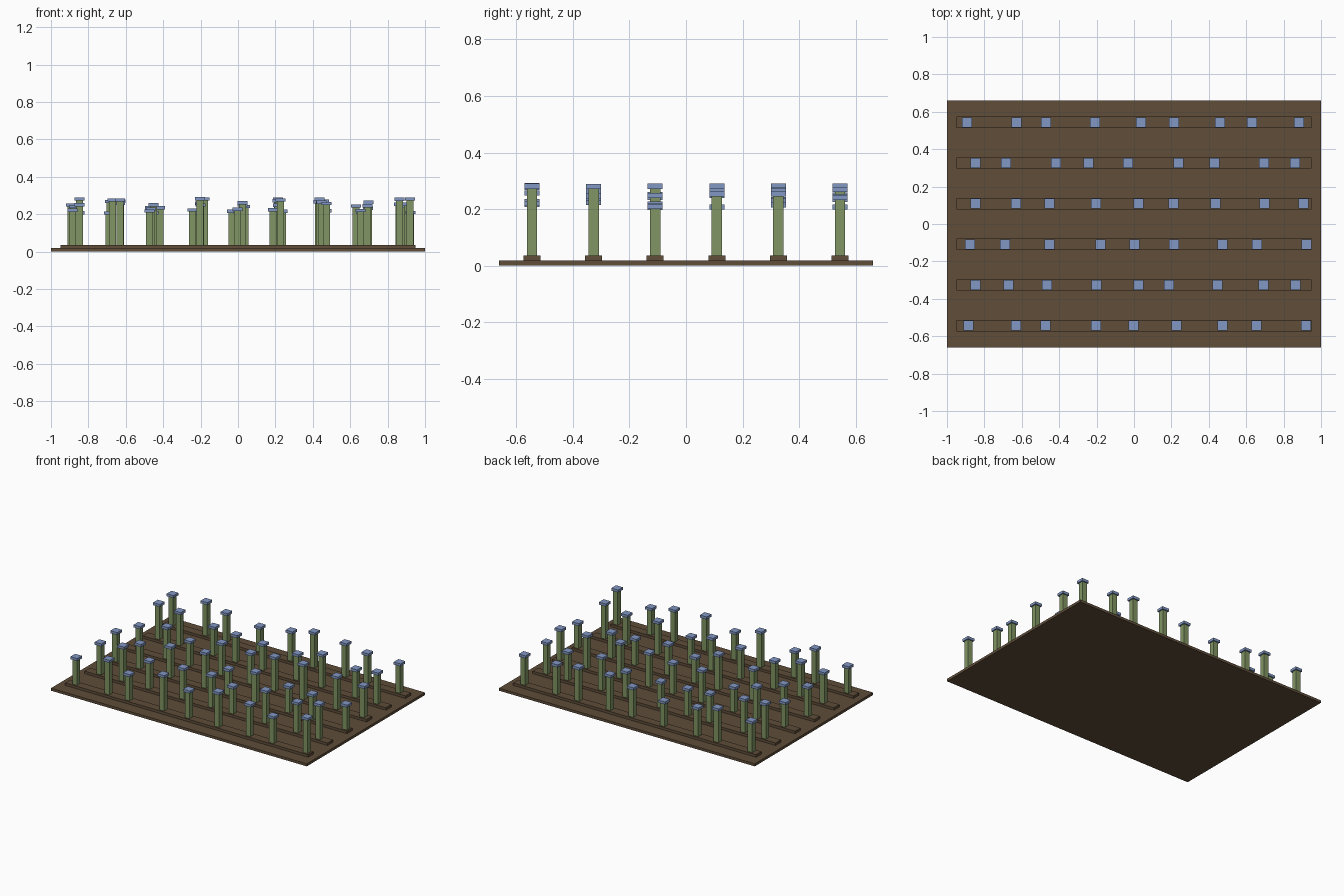
import bpy, bmesh
from mathutils import Matrix, Vector

if "Cube" in bpy.data.objects:
    bpy.data.objects.remove(bpy.data.objects["Cube"])


def material(name, color):
    m = bpy.data.materials.new(name)
    m.diffuse_color = (*color, 1)
    m.use_nodes = True
    m.node_tree.nodes["Principled BSDF"].inputs["Base Color"].default_value = m.diffuse_color
    return m


SOIL = material("soil", (0.115, 0.075, 0.042))
GREEN = material("stalk_green", (0.22, 0.30, 0.125))
BLUE = material("flower_blue", (0.22, 0.31, 0.55))


def boxes(name, mat, items):
    """One object from boxes given as (centre x, centre y, z bottom, z top, x size, y size)."""
    bm = bmesh.new()
    for x, y, z0, z1, sx, sy in items:
        bmesh.ops.create_cube(bm, size=1, matrix=Matrix.LocRotScale(
            Vector((x, y, (z0 + z1) / 2)), None, Vector((sx, sy, z1 - z0))))
    me = bpy.data.meshes.new(name)
    bm.to_mesh(me)
    bm.free()
    me.materials.append(mat)
    ob = bpy.data.objects.new(name, me)
    bpy.context.collection.objects.link(ob)


BASE_TOP, RIDGE_TOP = 0.018, 0.036
CAP, CAP_H, STALK = 0.053, 0.018, 0.036
PITCH = 0.2175

# Irregular planting, front row to back row: (x position, plant height)
ROWS = [
    [(-.885, .23), (-.631, .285), (-.473, .226), (-.203, .292), (-.003, .236),
     (.227, .285), (.473, .266), (.655, .229), (.92, .29)],
    [(-.848, .26), (-.671, .285), (-.465, .237), (-.2, .258), (.024, .27),
     (.187, .233), (.446, .272), (.693, .255), (.864, .289)],
    [(-.877, .25), (-.69, .215), (-.452, .26), (-.179, .29), (.003, .222),
     (.214, .257), (.473, .227), (.658, .22), (.922, .218)],
    [(-.848, .216), (-.631, .267), (-.452, .216), (-.203, .268), (.024, .258),
     (.211, .28), (.436, .29), (.698, .273), (.906, .262)],
    [(-.848, .29), (-.684, .277), (-.417, .243), (-.243, .231), (-.032, .224),
     (.238, .224), (.43, .275), (.695, .24), (.861, .262)],
    [(-.893, .258), (-.628, .279), (-.471, .243), (-.209, .216), (.037, .25),
     (.214, .29), (.46, .278), (.631, .253), (.882, .25)],
]

# Ground slab
boxes("field_ground", SOIL, [(0, 0, 0, BASE_TOP, 2, 1.32)])

# Raised ridge, stalks and flower heads for every row
for i, row in enumerate(ROWS):
    y = (i - 2.5) * PITCH
    n = i + 1
    boxes(f"soil_ridge_{n}", SOIL, [(0, y, BASE_TOP, RIDGE_TOP, 1.9, 0.06)])
    boxes(f"stalks_row_{n}", GREEN,
          [(x, y, RIDGE_TOP, h - CAP_H, STALK, STALK) for x, h in row])
    boxes(f"flower_heads_row_{n}", BLUE,
          [(x, y, h - CAP_H, h, CAP, CAP) for x, h in row])
